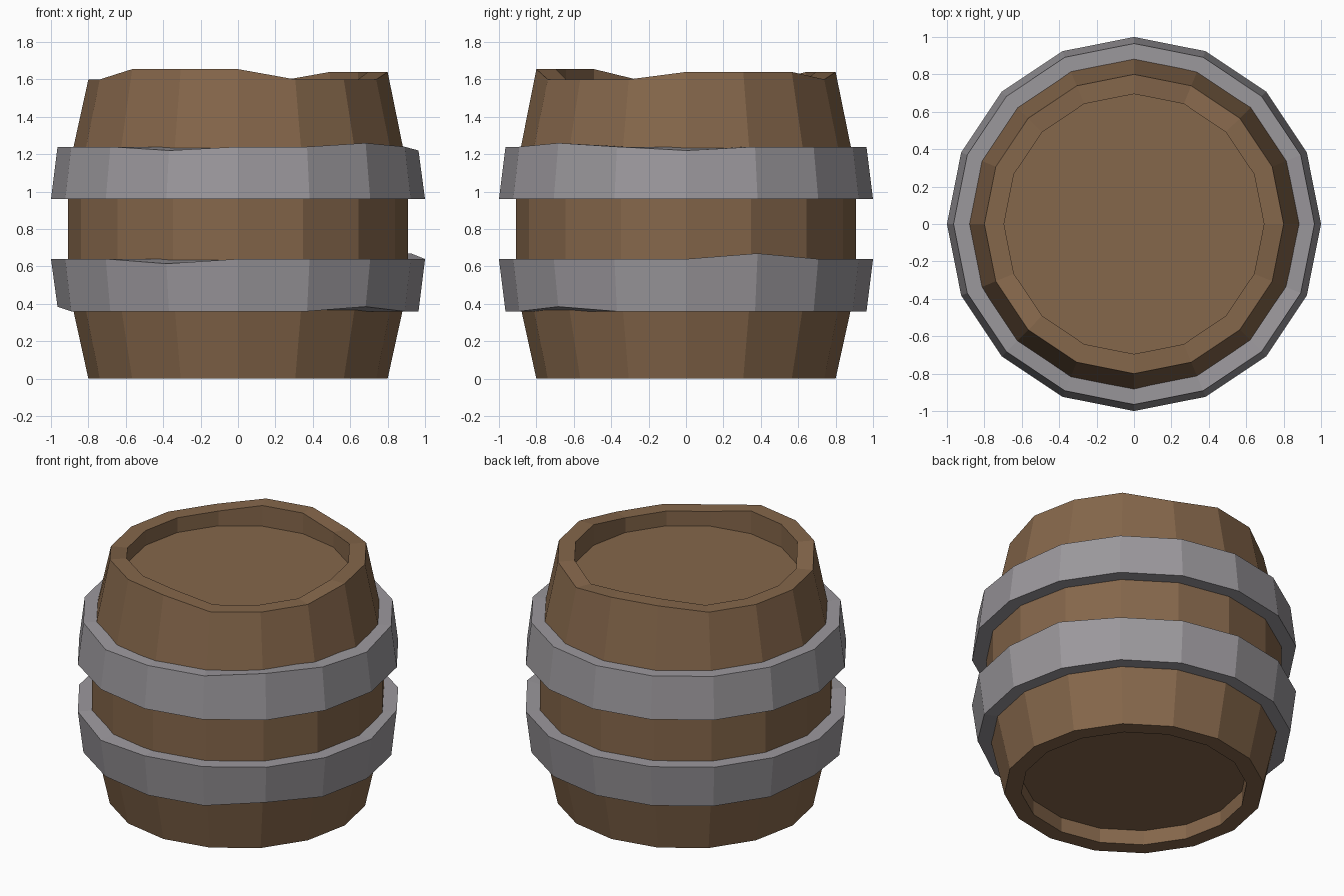
import bpy, bmesh, math

if "Cube" in bpy.data.objects:
    bpy.data.objects.remove(bpy.data.objects["Cube"])

SIDES = 16


def material(name, colour):
    m = bpy.data.materials.new(name)
    m.diffuse_color = (*colour, 1)
    m.use_nodes = True
    m.node_tree.nodes["Principled BSDF"].inputs["Base Color"].default_value = m.diffuse_color
    return m


def lathe(name, profile, mat, closed=False, lift=None):
    """Revolve (radius, z) points; lift maps (point, side) to a z offset."""
    lift = lift or {}
    bm = bmesh.new()
    rings = []
    for i, (r, z) in enumerate(profile):
        if r == 0:
            rings.append([bm.verts.new((0, 0, z))] * SIDES)
            continue
        ring = []
        for s in range(SIDES):
            a = 2 * math.pi * s / SIDES
            ring.append(bm.verts.new((r * math.cos(a), r * math.sin(a),
                                      z + lift.get((i, s), 0))))
        rings.append(ring)
    pairs = list(zip(rings, rings[1:]))
    if closed:
        pairs.append((rings[-1], rings[0]))
    for lo, hi in pairs:
        for s in range(SIDES):
            t = (s + 1) % SIDES
            corners = list(dict.fromkeys([lo[s], lo[t], hi[t], hi[s]]))
            bm.faces.new(corners)
    bmesh.ops.recalc_face_normals(bm, faces=bm.faces)
    mesh = bpy.data.meshes.new(name)
    bm.to_mesh(mesh)
    bm.free()
    mesh.materials.append(mat)
    ob = bpy.data.objects.new(name, mesh)
    bpy.context.collection.objects.link(ob)
    return ob


wood = material("wood", (0.235, 0.135, 0.07))
iron = material("iron", (0.33, 0.315, 0.335))

# Wooden body with recessed ends and an uneven top rim
rim = [.04, .04, .04, .0, .04, .04, 0, 0, 0, 0, .055, .055, .055, 0, 0, 0]
body = [(0, .1), (.695, .1), (.695, 0), (.80, 0), (.91, .5), (.91, 1.1),
        (.80, 1.6), (.695, 1.6), (.695, 1.5), (0, 1.5)]
lathe("barrel_body", body, wood,
      lift={(i, s): h for i in (6, 7) for s, h in enumerate(rim)})

# Iron hoops, tapering away from the middle, with slightly bent edges
lathe("lower_hoop", [(.84, .36), (.965, .36), (1, .64), (.88, .64)], iron, True,
      {(2, 11): -.025, (2, 1): .03, (1, 14): .025, (1, 8): .025})
lathe("upper_hoop", [(.88, .96), (1, .96), (.965, 1.24), (.84, 1.24)], iron, True,
      {(2, 11): -.02, (2, 14): .02, (2, 0): -.02})
